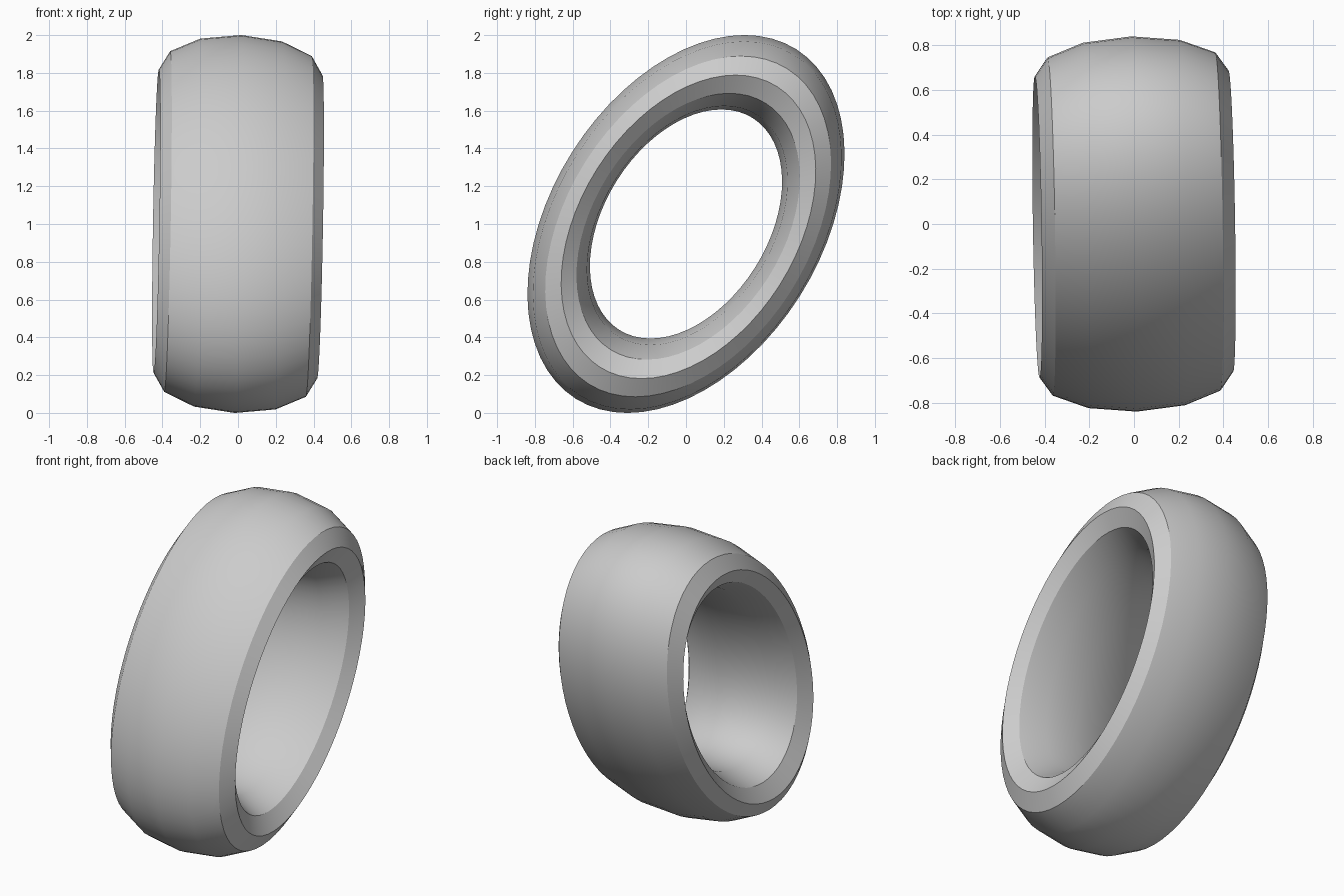
import bpy
import math
from mathutils import Matrix, Vector

# Remove the default cube only
cube = bpy.data.objects.get("Cube")
if cube:
    bpy.data.objects.remove(cube, do_unlink=True)

# Plain grey material
grey = bpy.data.materials.new("plain_grey")
grey.use_nodes = True
colour = (0.6, 0.6, 0.6, 1.0)
grey.diffuse_color = colour
grey.node_tree.nodes["Principled BSDF"].inputs["Base Color"].default_value = colour

# Round ring with a twelve-sided section
RING, TUBE = 0.803, 0.197
bpy.ops.mesh.primitive_torus_add(major_radius=RING, minor_radius=TUBE,
                                 major_segments=64, minor_segments=12)
ring = bpy.context.object
ring.name = ring.data.name = "wide_oval_ring"

# Stretch into a leaning oval band: long axis, short axis, width axis
long_axis = Vector((0.008, 0.584, 0.925))
short_axis = Vector((0.026, -0.603, 0.381))
width_axis = Vector((0.433, 0.013, -0.015)) / TUBE
shape = Matrix((long_axis, short_axis, width_axis)).transposed().to_4x4()
ring.data.transform(Matrix.Translation((0, 0, 1)) @ shape)
ring.data.materials.append(grey)

# Soft tread and bore, crisp rim bands
bpy.ops.object.shade_smooth_by_angle(angle=math.radians(30))
